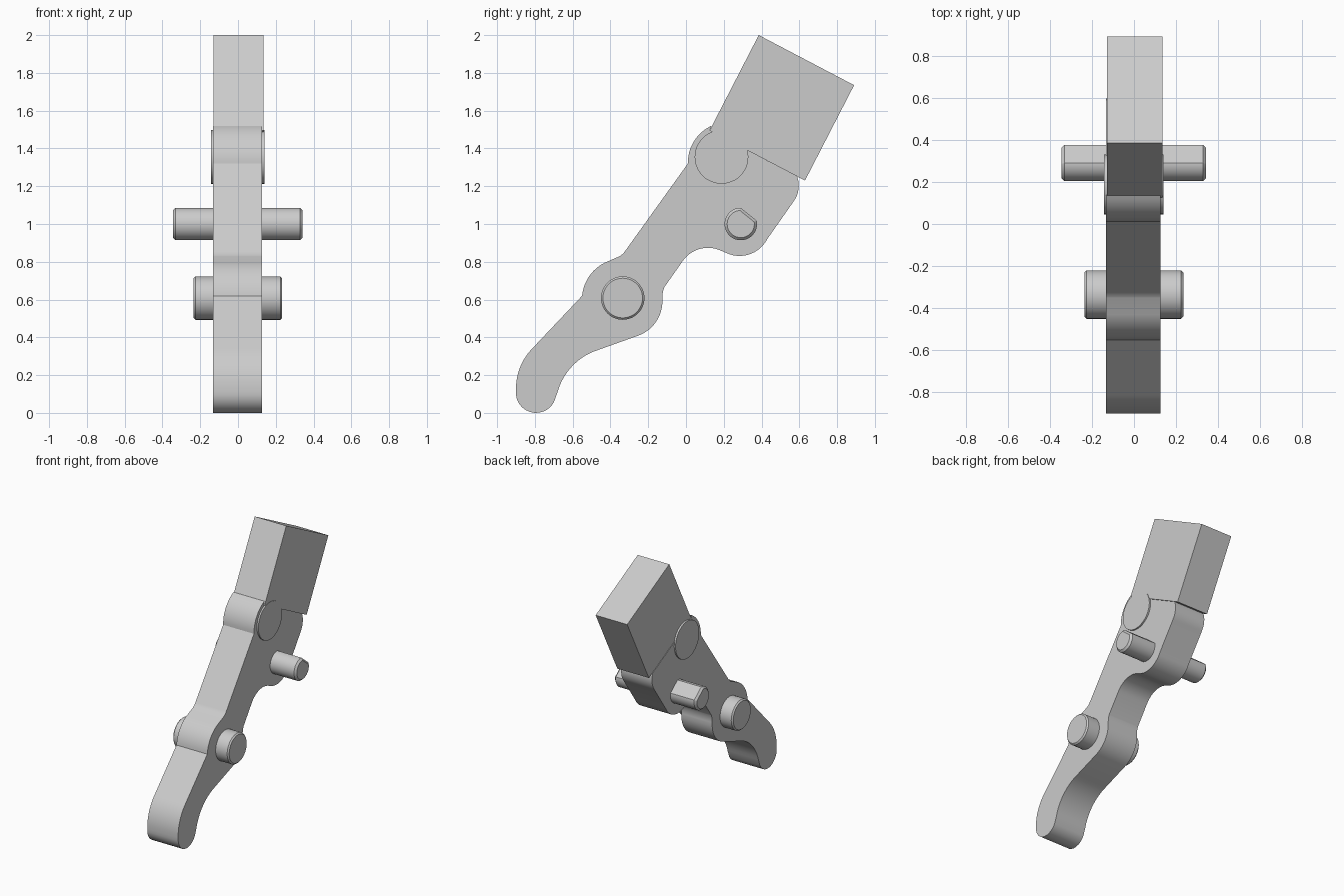
import bpy, bmesh, math
from mathutils import Vector

cube = bpy.data.objects.get("Cube")
if cube:
    bpy.data.objects.remove(cube, do_unlink=True)

grey = bpy.data.materials.new("plain grey")
grey.use_nodes = True
grey.diffuse_color = (0.6, 0.6, 0.6, 1)
grey.node_tree.nodes["Principled BSDF"].inputs["Base Color"].default_value = (0.6, 0.6, 0.6, 1)


def arc(a, b, c, steps=12):
    """Points on the circular arc from a through b to c."""
    a, b, c = Vector(a), Vector(b), Vector(c)
    u, v = b - a, c - a
    d = 2 * u.cross(v)
    centre = a + Vector((v.y * u.dot(u) - u.y * v.dot(v),
                         u.x * v.dot(v) - v.x * u.dot(u))) / d
    start, end = a - centre, c - centre
    sweep = math.atan2(start.cross(end), start.dot(end))
    if d > 0:
        sweep %= math.tau
    else:
        sweep = -((-sweep) % math.tau)
    first, r = math.atan2(start.y, start.x), start.length
    return [centre + Vector((math.cos(t), math.sin(t))) * r
            for t in (first + sweep * i / steps for i in range(steps + 1))]


def circle(y, z, r, begin=0.0, sweep=360.0, steps=48):
    """Circle, or a circle with one flat when the sweep is short of a full turn."""
    n = steps if sweep == 360 else steps + 1
    angles = [math.radians(begin + sweep * i / steps) for i in range(n)]
    return [(y + r * math.cos(t), z + r * math.sin(t)) for t in angles]


def prism(name, outline, x0, x1, chamfer=0):
    """Extrude a side outline across the width, optionally chamfering both ends."""
    bm = bmesh.new()
    face = bm.faces.new([bm.verts.new((x0, p[0], p[1])) for p in outline])
    made = bmesh.ops.extrude_face_region(bm, geom=[face])["geom"]
    bmesh.ops.translate(bm, vec=(x1 - x0, 0, 0),
                        verts=[g for g in made if isinstance(g, bmesh.types.BMVert)])
    bmesh.ops.recalc_face_normals(bm, faces=bm.faces)
    if chamfer:
        rims = [e for e in bm.edges if abs(e.verts[0].co.x - e.verts[1].co.x) < 1e-5]
        bmesh.ops.bevel(bm, geom=rims, offset=chamfer, segments=1, affect='EDGES')
    mesh = bpy.data.meshes.new(name)
    bm.to_mesh(mesh)
    bm.free()
    mesh.materials.append(grey)
    ob = bpy.data.objects.new(name, mesh)
    bpy.context.collection.objects.link(ob)
    bpy.ops.object.select_all(action='DESELECT')
    ob.select_set(True)
    bpy.context.view_layer.objects.active = ob
    bpy.ops.object.shade_smooth_by_angle(angle=math.radians(28))
    return ob


# Lever side outline: arcs joined by straight runs, from the foot up and around
arcs = [
    [(-.70, .055), (-.79, 0), (-.90, .12)],         # rounded foot
    [(-.90, .13), (-.875, .25), (-.81, .345)],
    [(-.55, .62), (-.50, .74), (-.43, .795)],       # boss around lower pin
    [(-.35, .83), (-.335, .842), (-.32, .86)],
    [(.01, 1.32), (.05, 1.45), (.135, 1.52)],       # hinge knuckle
    [(.588, 1.252), (.595, 1.18), (.57, 1.12)],     # shoulder under block
    [(.43, .92), (.31, .833), (.23, .84)],          # boss around upper pin
    [(.17, .865), (.08, .87), (-.02, .80)],
    [(-.115, .665), (-.124, .63), (-.125, .60)],
    [(-.125, .595), (-.16, .48), (-.25, .41)],      # lower boss underside
    [(-.46, .335), (-.60, .25), (-.68, .11)],
]
outline = []
for i, three in enumerate(arcs):
    outline += arc(*three)
    if i == 4:
        outline.append((.125, 1.495))   # seat that meets the block
prism("lever", outline, -.132, .127)

# Upper block and its round hinge
prism("block", [(.385, 2), (.89, 1.735), (.63, 1.23), (.125, 1.495)], -.129, .136)
prism("hinge_disc", circle(.188, 1.355, .142), -.143, .139)

# Cross pins: the upper one has a flat along its length
prism("upper_pin", circle(.29, 1.0, .086, 90, 282), -.345, .342, .014)
prism("lower_pin", circle(-.335, .608, .115), -.236, .234, .01)
